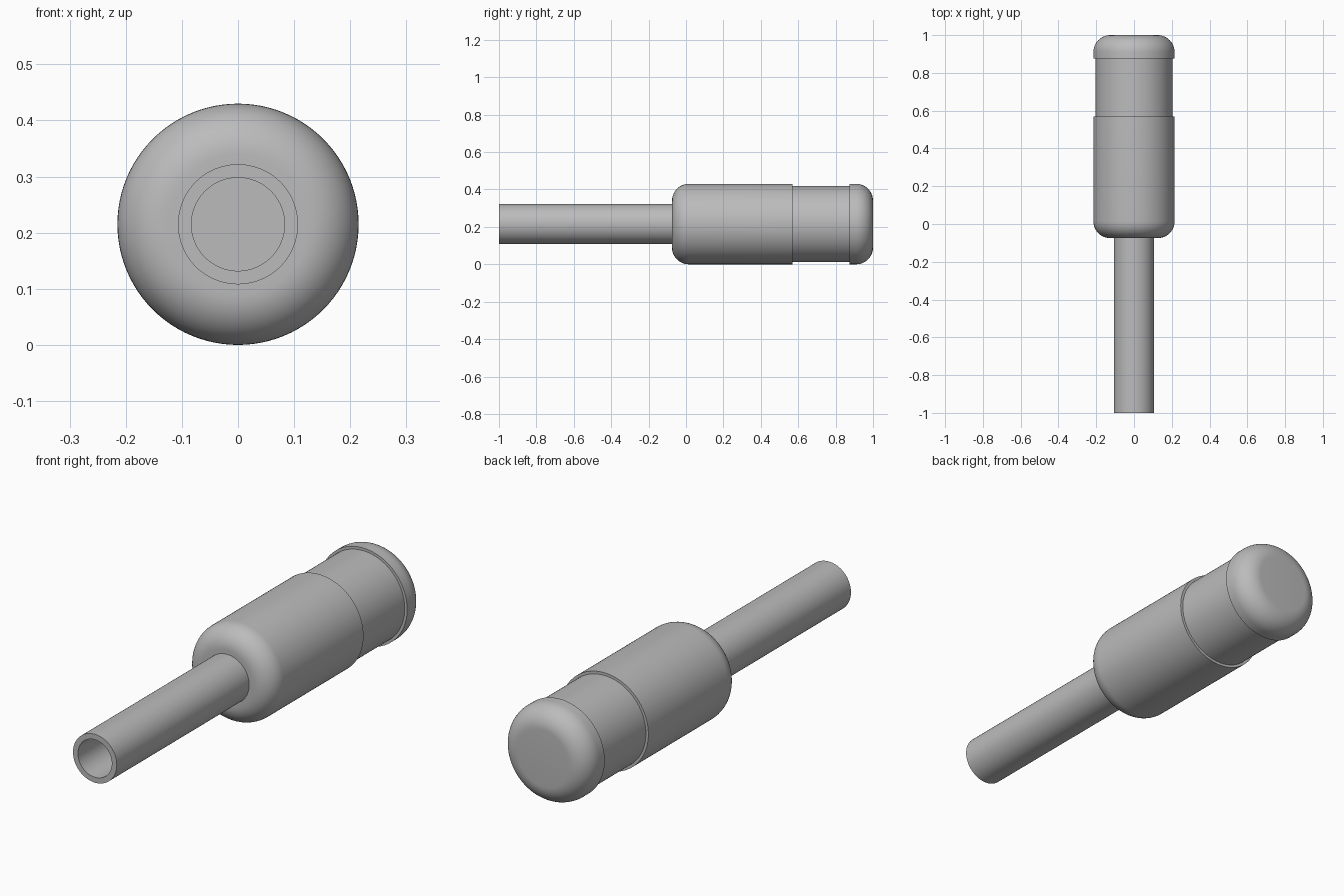
import bpy, bmesh, math

SEGMENTS = 96
RADIUS = 0.215      # outer radius, also the height of the axis

if "Cube" in bpy.data.objects:
    bpy.data.objects.remove(bpy.data.objects["Cube"])

grey = bpy.data.materials.new("plain grey")
grey.use_nodes = True
colour = (0.5, 0.5, 0.5, 1)
grey.diffuse_color = colour
grey.node_tree.nodes["Principled BSDF"].inputs["Base Color"].default_value = colour


def fillet(radius, y_end, r, direction, steps=12):
    """Rounded corner from the end face (first) to the side wall (last)."""
    points = []
    for i in range(steps + 1):
        a = math.pi / 2 * i / steps
        points.append((radius - r + r * math.sin(a),
                       y_end + direction * r * (1 - math.cos(a))))
    return points


def lathe(name, profile):
    """Spin a (radius, y) profile around the long axis."""
    bm = bmesh.new()
    verts = [bm.verts.new((r, y, 0)) for r, y in profile]
    edges = [bm.edges.new(pair) for pair in zip(verts, verts[1:])]
    bmesh.ops.spin(bm, geom=verts + edges, cent=(0, 0, 0), axis=(0, 1, 0),
                   angle=math.tau, steps=SEGMENTS)
    bmesh.ops.remove_doubles(bm, verts=bm.verts, dist=1e-5)
    bmesh.ops.recalc_face_normals(bm, faces=bm.faces)
    mesh = bpy.data.meshes.new(name)
    bm.to_mesh(mesh)
    bm.free()
    mesh.materials.append(grey)
    obj = bpy.data.objects.new(name, mesh)
    bpy.context.collection.objects.link(obj)
    obj.location.z = RADIUS
    bpy.ops.object.select_all(action="DESELECT")
    obj.select_set(True)
    bpy.context.view_layer.objects.active = obj
    bpy.ops.object.shade_smooth_by_angle(angle=math.radians(30))
    return obj


# Hollow tube, its bore closed inside the housing
lathe("tube", [(0, 0), (0.083, 0), (0.083, -1), (0.107, -1), (0.107, 0.05), (0, 0.05)])

# Main housing with a rounded front shoulder
lathe("housing", [(0.107, -0.075)] + fillet(RADIUS, -0.075, 0.09, 1)
      + [(RADIUS, 0.57), (0.203, 0.57)])

# Slightly narrower band
lathe("band", [(0.203, 0.57), (0.203, 0.875)])

# Rounded end cap
lathe("end_cap", [(0, 1)] + fillet(RADIUS, 1, 0.09, -1)
      + [(RADIUS, 0.875), (0.203, 0.875)])
